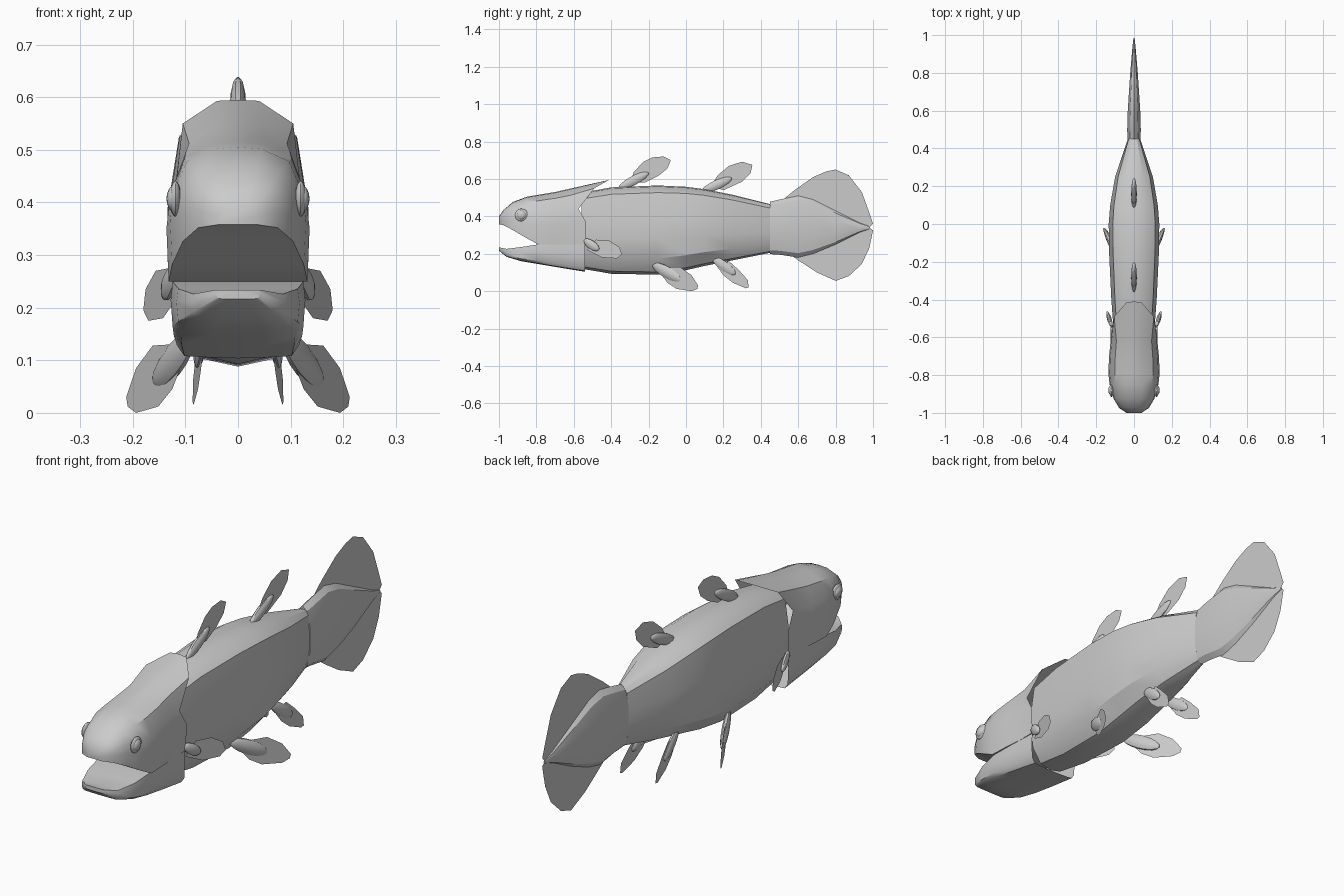
import bpy, bmesh, math
from mathutils import Vector, Matrix

if "Cube" in bpy.data.objects:
    bpy.data.objects.remove(bpy.data.objects["Cube"])

grey = bpy.data.materials.new("plain grey")
grey.diffuse_color = (0.6, 0.6, 0.6, 1)
grey.use_nodes = True
grey.node_tree.nodes["Principled BSDF"].inputs["Base Color"].default_value = grey.diffuse_color


def finish(name, bm, mirror=False, angle=30):
    """Turn a bmesh into a named, coloured, smooth shaded object."""
    bmesh.ops.remove_doubles(bm, verts=bm.verts, dist=1e-5)
    bmesh.ops.recalc_face_normals(bm, faces=bm.faces)
    me = bpy.data.meshes.new(name)
    bm.to_mesh(me)
    bm.free()
    me.materials.append(grey)
    ob = bpy.data.objects.new(name, me)
    bpy.context.collection.objects.link(ob)
    bpy.ops.object.select_all(action='DESELECT')
    ob.select_set(True)
    bpy.context.view_layer.objects.active = ob
    bpy.ops.object.shade_smooth_by_angle(angle=math.radians(angle))
    if mirror:
        ob.modifiers.new("mirror", 'MIRROR').use_mirror_merge = False
    return ob


def section(y, top, bottom, width, profile):
    """Half cross-section, scaled from (x, depth) fractions."""
    return [(fx * width, y, top - fz * (top - bottom)) for fx, fz in profile]


def loft(name, rows, back=True, angle=30):
    """Skin mirrored half sections into a closed tube."""
    bm = bmesh.new()
    rings = []
    for half in rows:
        other = [(-x, y, z) for x, y, z in reversed(half) if x > 1e-6]
        rings.append([bm.verts.new(p) for p in list(half) + other])
    n = len(rings[0])
    for a, b in zip(rings, rings[1:]):
        for i in range(n):
            j = (i + 1) % n
            bm.faces.new((a[i], a[j], b[j], b[i]))
    bm.faces.new(rings[0])
    if back:
        bm.faces.new(rings[-1])
    return finish(name, bm, angle=angle)


def fin(name, outline, x0=0.0, slope=0.0, mirror=False):
    """Flat fin from a (y, z) outline; x grows with y by the slope."""
    bm = bmesh.new()
    bm.faces.new([bm.verts.new((x0 + slope * y, y, z)) for y, z in outline])
    finish(name, bm, mirror)


def lobe(name, a, b, wide, thick, slope=0.0, mirror=False):
    """Fleshy fin base: a flattened ellipsoid from a to b."""
    a, b = Vector(a), Vector(b)
    d = (b - a).normalized()
    w = Vector((1, -slope, 0)).cross(d).normalized()
    n = d.cross(w)
    m = Matrix((w * wide, n * thick, d * (b - a).length / 2)).transposed().to_4x4()
    bm = bmesh.new()
    bmesh.ops.create_uvsphere(bm, u_segments=10, v_segments=8, radius=1,
                              matrix=Matrix.Translation((a + b) / 2) @ m)
    finish(name, bm, mirror, 50)


# Body
body_profile = [(0, 0), (.48, .012), (.84, .08), (1, .38), (1, .6),
                (.9, .82), (.5, .97), (0, 1)]
loft("body", [section(*r, body_profile) for r in (
    (-.56, .525, .12, .108), (-.4, .555, .093, .12), (-.15, .565, .088, .132),
    (0, .558, .112, .134), (.1, .545, .135, .126), (.25, .515, .165, .1),
    (.45, .465, .205, .033))])

# Tail stalk
tail_profile = [(0, 0), (.6, .07), (1, .3), (1, .7), (.6, .93), (0, 1)]
loft("tail_stalk", [section(*r, tail_profile) for r in (
    (.45, .478, .198, .035), (.5, .49, .195, .036), (.6, .51, .18, .033),
    (.68, .49, .2, .028), (.8, .43, .25, .02), (.93, .365, .315, .009),
    (.985, .345, .333, .003))])

# Upper head, its underside is the palate and its rear rim is open
head_profile = [(0, 0), (.35, .015), (.75, .12), (.95, .38), (1, .62), (.97, 1)]
head_rows = [section(*r, head_profile) for r in (
    (-1, .4, .358, .037), (-.975, .435, .352, .078), (-.925, .477, .326, .108),
    (-.85, .505, .282, .129), (-.79, .515, .25, .136), (-.7, .53, .25, .132),
    (-.62, .548, .25, .124))]
head_rows.append([(0, -.41, .595), (.04, -.415, .593), (.105, -.49, .55),
                  (.118, -.575, .44), (.124, -.535, .37), (.121, -.535, .25)])
loft("upper_head", head_rows, back=False, angle=40)

# Lower jaw, its top is the mouth floor
jaw_profile = [(0, 0), (.97, 0), (1, .35), (.97, .85), (.85, 1), (.4, 1.02), (0, 1.03)]
loft("lower_jaw", [section(*r, jaw_profile) for r in (
    (-1, .234, .217, .042), (-.96, .226, .185, .088), (-.88, .236, .162, .117),
    (-.79, .25, .148, .128), (-.68, .25, .13, .126), (-.54, .25, .108, .12))],
    back=False, angle=40)

# Eyes with a raised rim
for name, r, x, t in (("eye", .026, .122, .014), ("eye_rim", .036, .119, .011)):
    bm = bmesh.new()
    bmesh.ops.create_uvsphere(
        bm, u_segments=12, v_segments=8, radius=1,
        matrix=Matrix.Translation((x, -.88, .407)) @ Matrix.Diagonal((t, r, r * .95, 1)))
    finish(name, bm, True, 50)

# Tail fin
fin("upper_tail_fin", [(.52, .49), (.58, .54), (.68, .61), (.75, .64), (.8, .65),
                       (.87, .62), (.94, .53), (.98, .42), (1, .36), (.98, .34), (.7, .35)])
fin("lower_tail_fin", [(.55, .2), (.6, .165), (.7, .1), (.8, .055), (.87, .08),
                       (.94, .145), (.98, .23), (1, .325), (.98, .34), (.7, .35)])

# Dorsal fins
fin("front_dorsal_fin", [(-.3, .58), (-.28, .635), (-.23, .69), (-.18, .715), (-.12, .72),
                         (-.082, .7), (-.1, .655), (-.15, .615), (-.22, .58)])
lobe("front_dorsal_lobe", (0, -.36, .55), (0, -.2, .633), .026, .015)
fin("rear_dorsal_fin", [(.13, .56), (.17, .62), (.23, .67), (.3, .692), (.355, .675),
                        (.345, .63), (.3, .585), (.2, .54)])
lobe("rear_dorsal_lobe", (0, .08, .53), (0, .245, .605), .026, .015)

# Pectoral fins
fin("pectoral_fin", [(-.53, .22), (-.48, .275), (-.41, .27), (-.355, .235),
                     (-.343, .195), (-.37, .175), (-.45, .18)], .3, .35, True)
lobe("pectoral_lobe", (.118, -.545, .275), (.142, -.465, .22), .024, .012, .35, True)

# Pelvic fins
fin("pelvic_fin", [(-.14, .1), (-.1, .045), (-.05, .012), (.03, 0), (.06, .012),
                   (.065, .03), (.03, .085), (-.03, .128), (-.09, .13)], .178, .53, True)
lobe("pelvic_lobe", (.085, -.18, .145), (.16, -.02, .055), .032, .016, .53, True)

# Anal fins
fin("anal_fin", [(.16, .14), (.2, .085), (.25, .045), (.32, .015), (.335, .02),
                 (.33, .06), (.28, .115), (.23, .16)], .046, .12, True)
lobe("anal_lobe", (.06, .14, .18), (.079, .265, .09), .026, .012, .12, True)
